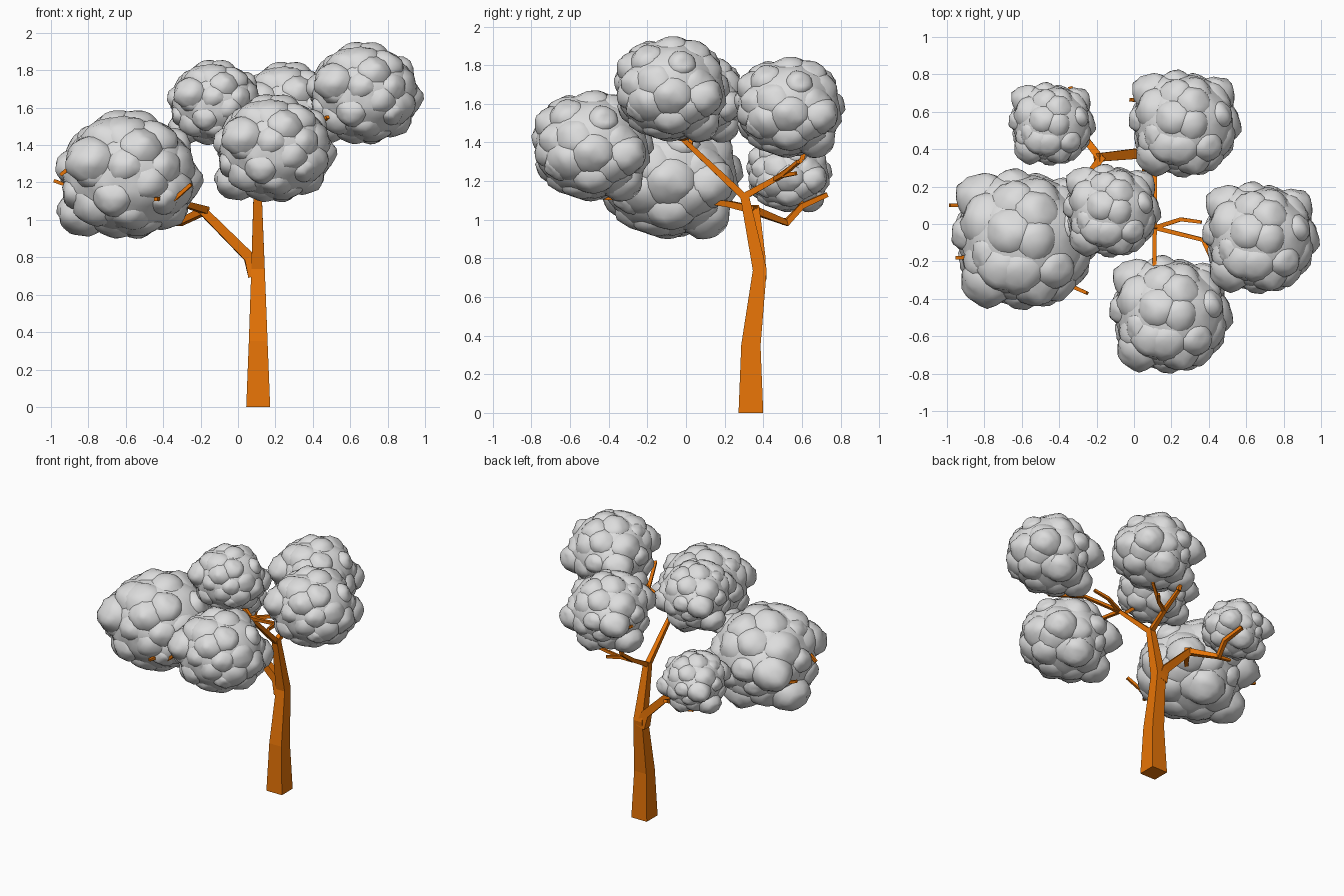
import bpy, bmesh, math, random
from mathutils import Vector, noise

random.seed(11)
cube = bpy.data.objects.get("Cube")
if cube:
    bpy.data.objects.remove(cube, do_unlink=True)


def material(name, colour):
    mat = bpy.data.materials.new(name)
    mat.use_nodes = True
    mat.diffuse_color = (*colour, 1)
    mat.node_tree.nodes["Principled BSDF"].inputs["Base Color"].default_value = (*colour, 1)
    return mat


bark = material("orange bark", (0.8, 0.175, 0.002))
leaf = material("pale grey leaves", (0.72, 0.72, 0.72))


def make_mesh(name, bm, mat, smooth=False):
    mesh = bpy.data.meshes.new(name)
    bm.to_mesh(mesh)
    bm.free()
    mesh.materials.append(mat)
    for poly in mesh.polygons:
        poly.use_smooth = smooth
    return mesh


def add_object(name, mesh):
    obj = bpy.data.objects.new(name, mesh)
    bpy.context.collection.objects.link(obj)
    return obj


def limb(name, path, start, end):
    """Square tapered tube along a path."""
    pts = [Vector(p) for p in path]
    whole = (pts[-1] - pts[0]).normalized()
    ref = Vector((0, 1, 0)) if abs(whole.z) > 0.8 else Vector((0, 0, 1))
    bm = bmesh.new()
    rings = []
    for i, p in enumerate(pts):
        ahead = (pts[min(i + 1, len(pts) - 1)] - p).normalized()
        behind = (p - pts[max(i - 1, 0)]).normalized()
        t = (ahead + behind).normalized()
        u = ref.cross(t).normalized()
        v = t.cross(u)
        r = start + (end - start) * i / (len(pts) - 1)
        rings.append([bm.verts.new(p + r * (a * u + b * v))
                      for a, b in ((-1, -1), (1, -1), (1, 1), (-1, 1))])
    for low, high in zip(rings, rings[1:]):
        for k in range(4):
            n = (k + 1) % 4
            bm.faces.new((low[k], low[n], high[n], high[k]))
    bm.faces.new(rings[0][::-1])
    bm.faces.new(rings[-1])
    add_object(name, make_mesh(name, bm, bark))


def leaf_clump():
    """Shared clump: a round core, overlapping lumps and a few large corner bulges."""
    bm = bmesh.new()

    def ball(offset, radius, detail):
        made = bmesh.ops.create_icosphere(bm, subdivisions=detail, radius=radius)
        for vert in made["verts"]:
            p = vert.co + offset
            vert.co = p * (1 + 0.05 * noise.noise(p * 4) + 0.03 * noise.noise(p * 9))

    ball(Vector(), 0.87, 4)
    lumps = 40
    for i in range(lumps):
        z = 1 - 2 * (i + 0.5) / lumps
        angle = i * math.pi * (3 - math.sqrt(5))
        flat = math.sqrt(1 - z * z)
        jitter = Vector([random.uniform(-0.15, 0.15) for _ in range(3)])
        direction = (Vector((flat * math.cos(angle), flat * math.sin(angle), z)) + jitter).normalized()
        radius = random.uniform(0.24, 0.42)
        ball(direction * (random.uniform(0.93, 1.0) - radius), radius, 3)
    bulges = [(-0.85, 0.2, -0.78), (-0.8, 0.8, 0), (0.78, 0.74, -0.2),
              (-0.72, -0.78, 0.3), (0.15, 0.66, -0.84)]
    for tip in map(Vector, bulges):
        ball(tip - tip.normalized() * 0.36, 0.36, 3)
    return make_mesh("leaf_clump", bm, leaf, True)


# Trunk
limb("trunk", [(0.108, 0.336, 0), (0.108, 0.336, 0.35),
               (0.107, 0.382, 0.74), (0.105, 0.3, 1.14)], 0.064, 0.022)

# Main branches
limb("left_branch", [(0.09, 0.38, 0.7), (0.06, 0.38, 0.8),
                     (-0.2, 0.355, 1.06)], 0.036, 0.022)
limb("left_front_bough", [(-0.17, 0.36, 1.05), (-0.27, 0.23, 1.08), (-0.4, 0.08, 1.1)], 0.02, 0.012)
limb("left_back_bough", [(-0.18, 0.35, 1.05), (-0.31, 0.52, 0.985),
                         (-0.3, 0.6, 1.07), (-0.34, 0.73, 1.13)], 0.02, 0.012)
limb("front_branch", [(0.105, 0.31, 1.11), (0.11, -0.03, 1.43)], 0.018, 0.012)
limb("back_branch", [(0.105, 0.3, 1.12), (0.12, 0.46, 1.21), (0.11, 0.6, 1.31)], 0.017, 0.011)

# Smaller branches
twigs = [
    [(-0.3, 0.51, 0.985), (-0.42, 0.51, 1.0)],
    [(-0.3, 0.6, 1.07), (-0.42, 0.57, 1.15)],
    [(0.11, -0.02, 1.42), (0.37, -0.085, 1.47), (0.5, -0.07, 1.6)],
    [(0.11, -0.02, 1.42), (0.25, 0.025, 1.45), (0.36, 0.01, 1.48)],
    [(0.11, -0.02, 1.42), (0.11, -0.3, 1.46)],
    [(0.37, -0.085, 1.47), (0.48, -0.33, 1.55)],
    [(0.11, 0.02, 1.38), (-0.08, 0.05, 1.55), (-0.07, -0.15, 1.75)],
    [(0.12, 0.46, 1.21), (0.2, 0.5, 1.23), (0.32, 0.58, 1.3)],
    [(0.2, 0.5, 1.23), (0.26, 0.57, 1.24)],
    [(0.11, 0.6, 1.31), (0.1, 0.65, 1.5), (-0.02, 0.665, 1.58)],
    [(0.1, 0.65, 1.5), (0.03, 0.75, 1.58)],
    [(-0.44, -0.3, 1.11), (-0.34, -0.33, 1.11), (-0.25, -0.37, 1.19)],
    [(-0.4, -0.3, 1.12), (-0.44, -0.42, 1.11)],
    [(-0.85, 0.08, 1.26), (-0.93, 0.1, 1.19), (-0.985, 0.1, 1.21)],
    [(-0.86, -0.18, 1.31), (-0.95, -0.18, 1.24)],
]
for number, path in enumerate(twigs, 1):
    limb(f"twig_{number}", path, 0.012, 0.009)

# Leaf clumps: one slightly flattened shape in six sizes
clump = leaf_clump()
for name, centre, size in (
        ("left_foliage", (-0.585, -0.09, 1.24), 0.4),
        ("front_foliage", (0.195, -0.49, 1.38), 0.335),
        ("right_foliage", (0.675, -0.08, 1.675), 0.318),
        ("back_foliage", (0.27, 0.53, 1.58), 0.305),
        ("middle_foliage", (-0.12, 0.065, 1.625), 0.265),
        ("back_left_foliage", (-0.44, 0.53, 1.24), 0.236)):
    obj = add_object(name, clump)
    obj.location = centre
    obj.scale = (size, size, size * 0.91)
